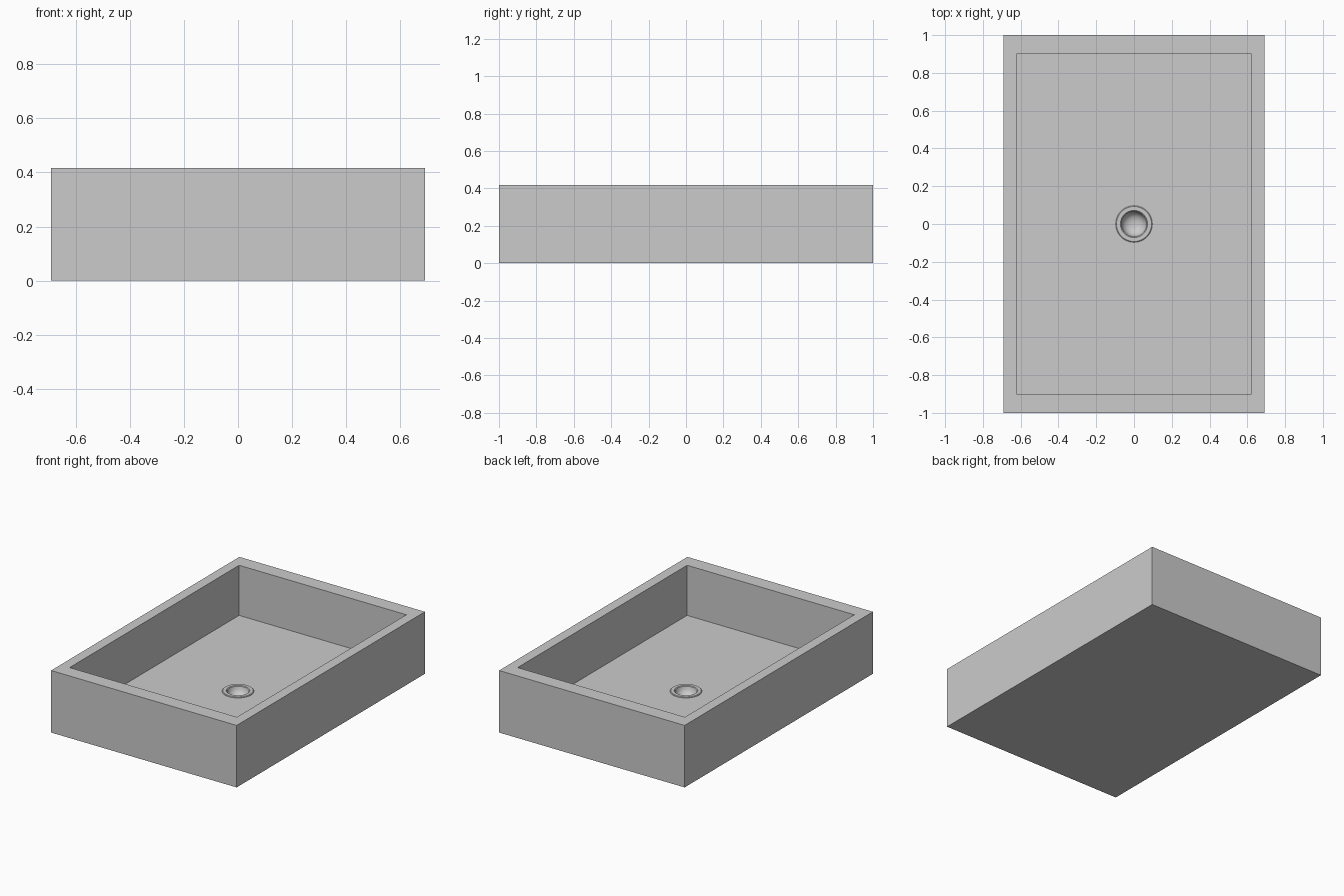
import bpy
import bmesh
from math import cos, sin, tau

if "Cube" in bpy.data.objects:
    bpy.data.objects.remove(bpy.data.objects["Cube"])

HALF_X, HALF_Y, HEIGHT = 0.69, 1.0, 0.417
FLOOR = 0.08


def activate(obj):
    bpy.ops.object.select_all(action='DESELECT')
    obj.select_set(True)
    bpy.context.view_layer.objects.active = obj


def box(name, hx, hy, z0, z1):
    bpy.ops.mesh.primitive_cube_add(size=1, location=(0, 0, (z0 + z1) / 2))
    obj = bpy.context.object
    obj.name = name
    obj.scale = (2 * hx, 2 * hy, z1 - z0)
    bpy.ops.object.transform_apply(location=True, rotation=False, scale=True)
    return obj


def cut(target, cutter):
    mod = target.modifiers.new("cut", 'BOOLEAN')
    mod.operation = 'DIFFERENCE'
    mod.solver = 'EXACT'
    mod.object = cutter
    activate(target)
    bpy.ops.object.modifier_apply(modifier=mod.name)
    bpy.data.objects.remove(cutter)


def lathe(name, profile, sides=48):
    bm = bmesh.new()
    rings = []
    for r, z in profile:
        if r == 0:
            rings.append([bm.verts.new((0, 0, z))] * sides)
        else:
            rings.append([bm.verts.new((r * cos(tau * i / sides), r * sin(tau * i / sides), z))
                          for i in range(sides)])
    for a, b in zip(rings, rings[1:]):
        for i in range(sides):
            j = (i + 1) % sides
            bm.faces.new(dict.fromkeys((a[i], a[j], b[j], b[i])))
    bmesh.ops.recalc_face_normals(bm, faces=bm.faces)
    mesh = bpy.data.meshes.new(name)
    bm.to_mesh(mesh)
    bm.free()
    obj = bpy.data.objects.new(name, mesh)
    bpy.context.collection.objects.link(obj)
    activate(obj)
    bpy.ops.object.shade_smooth_by_angle(angle=0.6)
    return obj


# Rectangular basin, hollowed from above, with a recess for the drain
basin = box("basin", HALF_X, HALF_Y, 0, HEIGHT)
cut(basin, box("bowl_cutter", 0.622, 0.90, FLOOR, HEIGHT + 0.2))
bpy.ops.mesh.primitive_cylinder_add(vertices=48, radius=0.08, depth=0.1,
                                    location=(0, 0, FLOOR - 0.01))
cut(basin, bpy.context.object)

# Drain fitting: thin flange around a rounded cup
lathe("drain", [
    (0, 0.022), (0.079, 0.022), (0.079, FLOOR - 0.001), (0.097, FLOOR - 0.001),
    (0.097, FLOOR + 0.003), (0.093, FLOOR + 0.006), (0.072, FLOOR + 0.006),
    (0.067, FLOOR + 0.002), (0.063, 0.063), (0.053, 0.046), (0.038, 0.035),
    (0.02, 0.030), (0, 0.028)])
